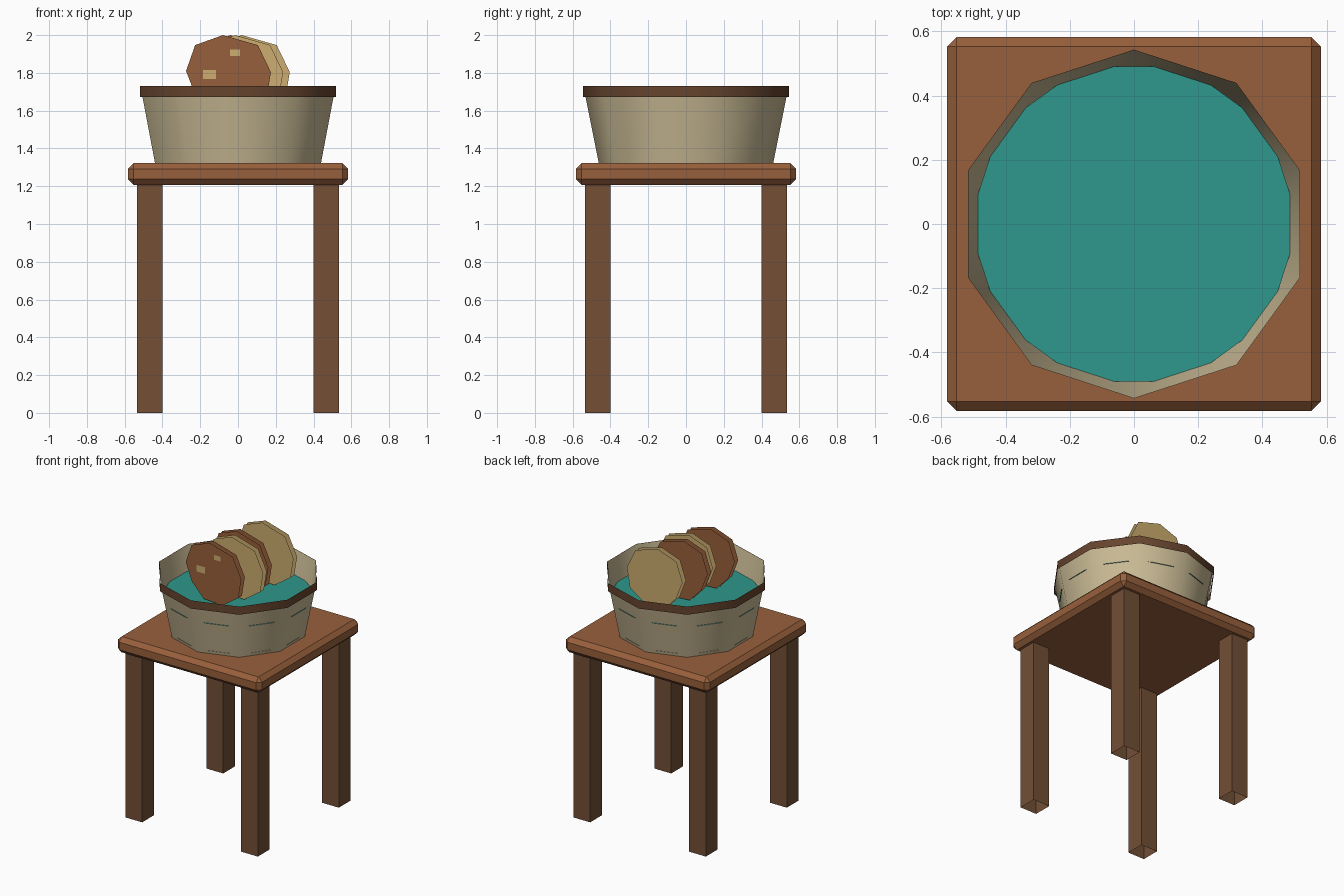
import bpy, bmesh, math
from mathutils import Matrix

if "Cube" in bpy.data.objects:
    bpy.data.objects.remove(bpy.data.objects["Cube"])


def material(name, rgb):
    m = bpy.data.materials.new(name)
    m.diffuse_color = [(c / 255 / 12.92 if c < 11 else ((c / 255 + 0.055) / 1.055) ** 2.4)
                       for c in rgb] + [1.0]
    m.use_nodes = True
    m.node_tree.nodes["Principled BSDF"].inputs["Base Color"].default_value = m.diffuse_color
    return m


SEAT = material("warm wood", (152, 96, 60))
LEG = material("dark wood", (115, 79, 53))
RIM = material("rim brown", (102, 68, 46))
BASKET = material("wicker beige", (202, 187, 149))
CLOTH = material("teal cloth", (46, 152, 140))
CRUST = material("brown bread", (152, 96, 60))
CRUMB = material("tan bread", (204, 173, 112))


def finish(name, bm, mat):
    me = bpy.data.meshes.new(name)
    bm.to_mesh(me)
    bm.free()
    me.materials.append(mat)
    ob = bpy.data.objects.new(name, me)
    bpy.context.collection.objects.link(ob)
    return ob


def box(name, mat, center, size, open_bottom=False):
    bm = bmesh.new()
    bmesh.ops.create_cube(bm, size=1, matrix=Matrix.Translation(center) @ Matrix.Diagonal((*size, 1)))
    if open_bottom:
        bm.normal_update()
        bmesh.ops.delete(bm, geom=[f for f in bm.faces if f.normal.z < -0.5], context='FACES')
    return finish(name, bm, mat)


def band(name, mat, r0, z0, r1, z1, sides=10):
    """Open ring of side walls with a corner pointing along y, smooth shaded."""
    bm = bmesh.new()
    rings = [[bm.verts.new((r * math.cos(a), r * math.sin(a), z))
              for a in (math.pi / 2 + math.tau * i / sides for i in range(sides))]
             for r, z in ((r0, z0), (r1, z1))]
    for i in range(sides):
        j = (i + 1) % sides
        bm.faces.new((rings[0][i], rings[0][j], rings[1][j], rings[1][i]))
    for f in bm.faces:
        f.smooth = True
    return finish(name, bm, mat)


def disc(name, mat, r, z, sides=20):
    bm = bmesh.new()
    bm.faces.new([bm.verts.new((r * math.cos(a), r * math.sin(a), z))
                  for a in (math.tau * (i + 0.5) / sides for i in range(sides))])
    return finish(name, bm, mat)


def upright_sheet(name, mat, points, ys, dx=0.0):
    """Flat outline facing the front, repeated at each depth."""
    bm = bmesh.new()
    for y in ys:
        bm.faces.new([bm.verts.new((x + dx, y, z)) for x, z in points])
    return finish(name, bm, mat)


# Stool: chamfered seat and four legs
seat = box("seat", SEAT, (0, 0, 1.265), (1.165, 1.165, 0.115))
bevel = seat.modifiers.new("chamfer", 'BEVEL')
bevel.width = 0.03
bevel.segments = 1
for sx in (-1, 1):
    for sy in (-1, 1):
        box("leg", LEG, (0.467 * sx, 0.467 * sy, 0.605), (0.134, 0.134, 1.21), open_bottom=True)

# Basket: thin flared wall, rim band, base and cloth
band("basket_wall", BASKET, 0.462, 1.322, 0.543, 1.73)
band("basket_rim", RIM, 0.546, 1.672, 0.546, 1.731)
disc("basket_base", BASKET, 0.453, 1.345)
disc("cloth", CLOTH, 0.497, 1.565)

# Bread slices: pairs of thin upright sheets
outline = [(-0.275, 1.81), (-0.227, 1.947), (-0.08, 2.0), (0.105, 1.947),
           (0.174, 1.804), (0.15, 1.66), (0.02, 1.57), (-0.13, 1.58), (-0.225, 1.68)]
outline.reverse()
for i, (mat, dx, y) in enumerate(((CRUST, 0.0, -0.21), (CRUMB, 0.065, -0.05),
                                  (CRUST, 0.04, 0.045), (CRUMB, 0.10, 0.25))):
    upright_sheet(f"bread_slice_{i + 1}", mat, outline, (y, y + 0.04), dx)

# Light crumbs on the front slice
for x0, x1, z0, z1 in ((-0.185, -0.116, 1.767, 1.815), (-0.043, 0.01, 1.89, 1.925)):
    upright_sheet("crumb_patch", CRUMB, [(x0, z0), (x1, z0), (x1, z1), (x0, z1)], (-0.215,))
